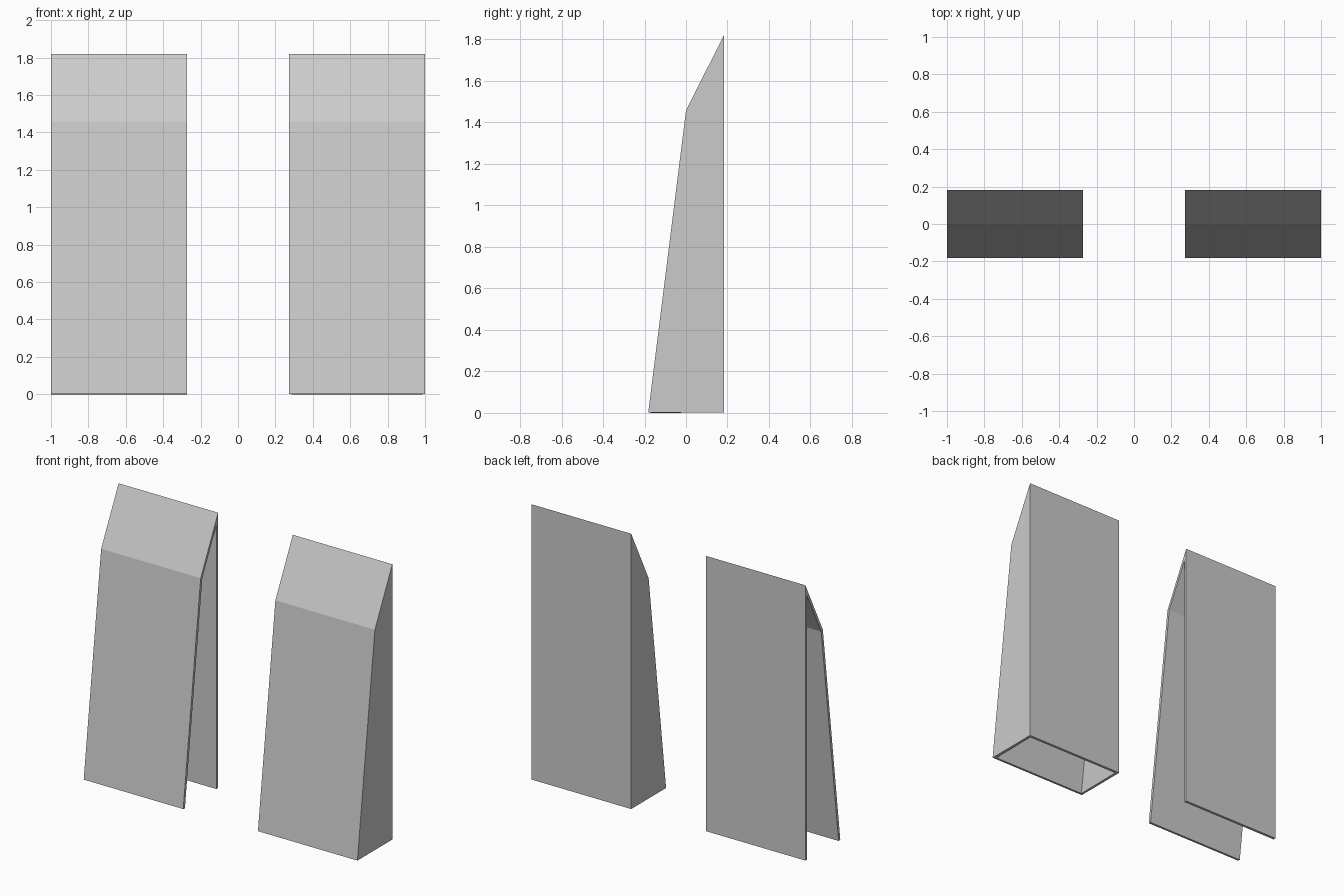
import bpy, bmesh

if "Cube" in bpy.data.objects:
    bpy.data.objects.remove(bpy.data.objects["Cube"])

WIDTH, WALL, BASE = 0.727, 0.018, 0.002
# side profile (y, z): front foot, bend, peak, back foot
PROFILE = [(-0.182, 0), (0, 1.455), (0.182, 1.818), (0.182, 0)]


def make_hood(name, x, closed_sides):
    bm = bmesh.new()
    left, right = [[bm.verts.new((sx * WIDTH / 2, y, z + BASE)) for y, z in PROFILE]
                   for sx in (-1, 1)]
    # front, sloped top and back panels; the bottom stays open
    for i in range(3):
        bm.faces.new((left[i], right[i], right[i + 1], left[i + 1]))
    # side panels
    if closed_sides:
        bm.faces.new(left)
        bm.faces.new(right[::-1])
    for f in bm.faces:
        f.normal_update()
        out = f.calc_center_median()
        out.y -= 0.08
        out.z -= 0.8
        if f.normal.dot(out) < 0:
            f.normal_flip()
    mesh = bpy.data.meshes.new(name)
    bm.to_mesh(mesh)
    bm.free()
    obj = bpy.data.objects.new(name, mesh)
    obj.location.x = x
    bpy.context.collection.objects.link(obj)
    # wall thickness, grown inward
    mod = obj.modifiers.new("wall", 'SOLIDIFY')
    mod.thickness = WALL
    mod.offset = -1
    mod.use_even_offset = True
    mod.use_quality_normals = True


make_hood("open_sided_hood", -0.6365, False)
make_hood("closed_sided_hood", 0.6365, True)
